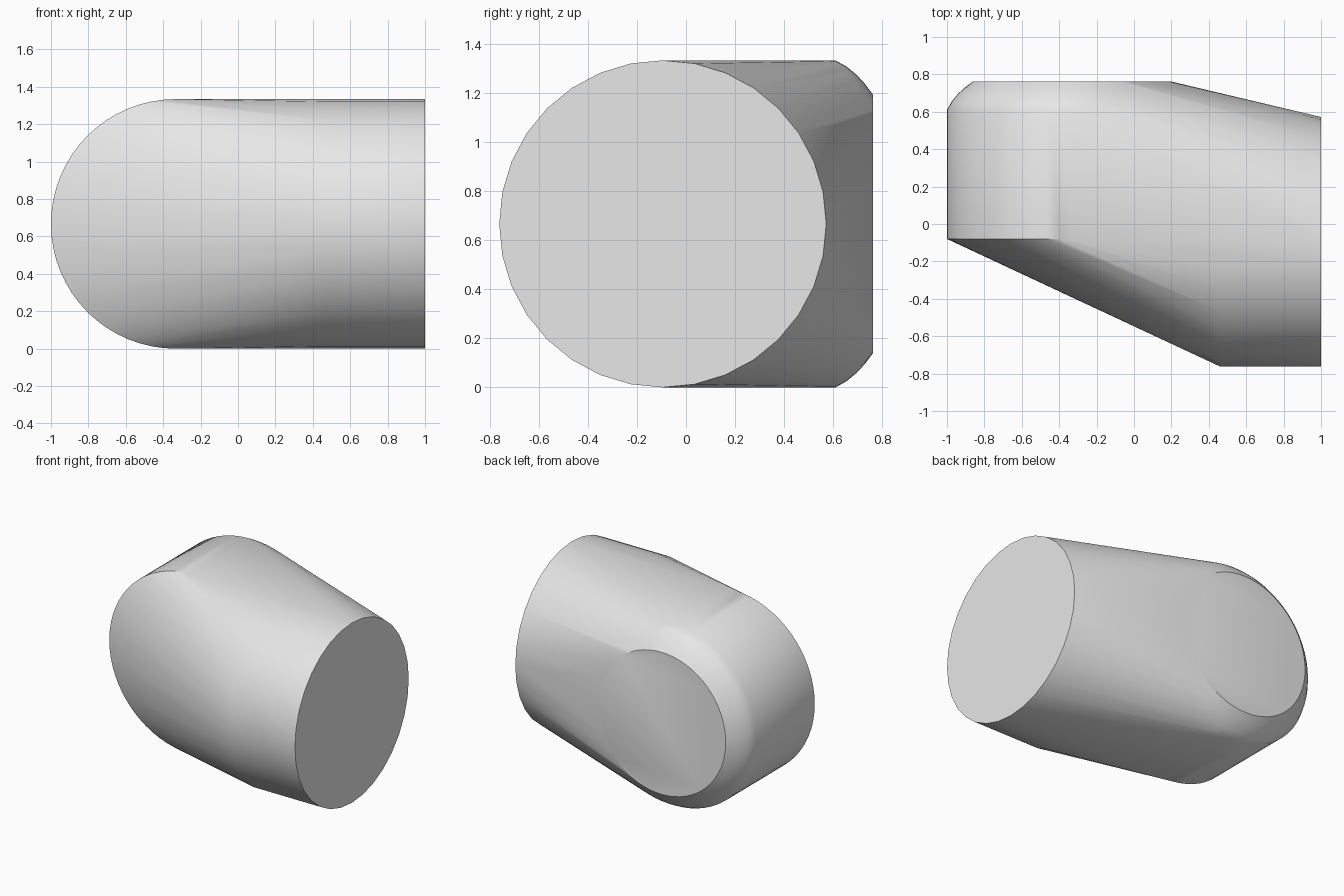
import bpy, bmesh, math
from math import cos, sin, tau

cube = bpy.data.objects.get("Cube")
if cube:
    bpy.data.objects.remove(cube, do_unlink=True)

R = 0.667            # shared radius and centre height
AXIS_X = -0.333      # centre of the back-facing cylinder
AXIS_Y = -0.095      # centre of the side-facing cylinder

bm = bmesh.new()


def ring(place, radius, count):
    """Add a ring of points; place maps (across, up) to a position."""
    for i in range(count):
        a = tau * i / count
        bm.verts.new(place(radius * cos(a), R + radius * sin(a)))


# Side-facing cylinder
for x in (0.46, 1.0):
    ring(lambda u, z: (x, AXIS_Y + u, z), R, 32)

# Back-facing cylinder with a rounded rear rim
for y, radius in ((-0.08, R), (0.61, R), (0.655, 0.642),
                  (0.695, 0.609), (0.73, 0.571), (0.763, 0.527)):
    ring(lambda u, z: (AXIS_X + u, y, z), radius, 64)

# Wrap both cylinders in one elbow-shaped skin
bmesh.ops.convex_hull(bm, input=bm.verts[:])
loose = [v for v in bm.verts if not v.link_faces]
bmesh.ops.delete(bm, geom=loose, context='VERTS')
bmesh.ops.dissolve_limit(bm, angle_limit=math.radians(0.5),
                         verts=bm.verts[:], edges=bm.edges[:])
bmesh.ops.recalc_face_normals(bm, faces=bm.faces[:])

mesh = bpy.data.meshes.new("elbow_body")
bm.to_mesh(mesh)
bm.free()
body = bpy.data.objects.new("elbow_body", mesh)
bpy.context.collection.objects.link(body)

# Plain grey material
grey = bpy.data.materials.new("light_grey")
grey.use_nodes = True
colour = (0.8, 0.8, 0.8, 1.0)
grey.diffuse_color = colour
grey.node_tree.nodes["Principled BSDF"].inputs["Base Color"].default_value = colour
mesh.materials.append(grey)

# Smooth curved skin, crisp end caps
bpy.ops.object.select_all(action='DESELECT')
body.select_set(True)
bpy.context.view_layer.objects.active = body
bpy.ops.object.shade_smooth_by_angle(angle=math.radians(30))
